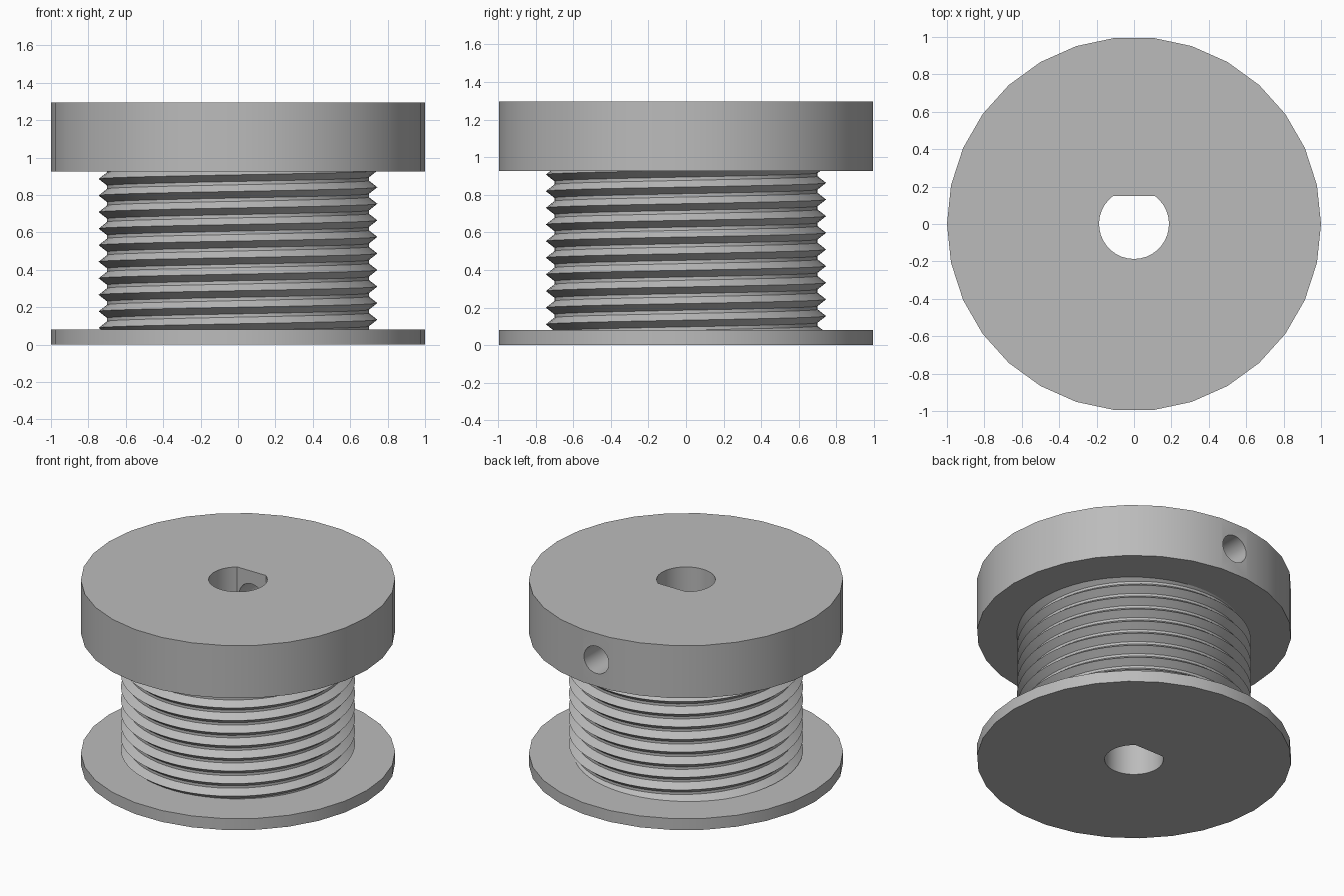
import bpy, bmesh, math

cube = bpy.data.objects.get("Cube")
if cube:
    bpy.data.objects.remove(cube, do_unlink=True)

FLANGE_R, CORE_R = 1.0, 0.68
TOP, UPPER, LOWER = 1.295, 0.925, 0.08
BORE_R, FLAT_Y = 0.187, 0.15
ROOT_R, TIP_R, PITCH = 0.70, 0.745, 0.0885

gray = bpy.data.materials.new("plain gray")
gray.use_nodes = True
color = (0.5, 0.5, 0.5, 1)
gray.diffuse_color = color
gray.node_tree.nodes["Principled BSDF"].inputs["Base Color"].default_value = color


def finish(name, bm):
    bmesh.ops.recalc_face_normals(bm, faces=bm.faces)
    mesh = bpy.data.meshes.new(name)
    bm.to_mesh(mesh)
    bm.free()
    mesh.materials.append(gray)
    obj = bpy.data.objects.new(name, mesh)
    bpy.context.collection.objects.link(obj)
    return obj


def shade(obj):
    bpy.ops.object.select_all(action="DESELECT")
    obj.select_set(True)
    bpy.context.view_layer.objects.active = obj
    bpy.ops.object.shade_smooth_by_angle(angle=math.radians(30))


def extrude(name, outline, z0, z1):
    bm = bmesh.new()
    face = bm.faces.new([bm.verts.new((x, y, z0)) for x, y in outline])
    out = bmesh.ops.extrude_face_region(bm, geom=[face])
    top = [v for v in out["geom"] if isinstance(v, bmesh.types.BMVert)]
    bmesh.ops.translate(bm, verts=top, vec=(0, 0, z1 - z0))
    return finish(name, bm)


def circle(r, n):
    return [(r * math.cos(math.tau * i / n), r * math.sin(math.tau * i / n)) for i in range(n)]


def cut(obj, cutter):
    mod = obj.modifiers.new("cut", "BOOLEAN")
    mod.operation, mod.solver, mod.object = "DIFFERENCE", "EXACT", cutter
    bpy.ops.object.select_all(action="DESELECT")
    bpy.context.view_layer.objects.active = obj
    obj.select_set(True)
    bpy.ops.object.modifier_apply(modifier=mod.name)


# Spool body: two flanges joined by a plain core, turned from one profile
body_bm = bmesh.new()
profile = [(0, 0), (FLANGE_R, 0), (FLANGE_R, LOWER), (CORE_R, LOWER),
           (CORE_R, UPPER), (FLANGE_R, UPPER), (FLANGE_R, TOP), (0, TOP)]
pts = [body_bm.verts.new((r, 0, z)) for r, z in profile]
edges = [body_bm.edges.new(pair) for pair in zip(pts, pts[1:])]
bmesh.ops.spin(body_bm, geom=pts + edges, cent=(0, 0, 0), axis=(0, 0, 1),
               angle=math.tau, steps=30, use_duplicate=False)
bmesh.ops.remove_doubles(body_bm, verts=body_bm.verts, dist=1e-4)
bmesh.ops.dissolve_limit(body_bm, angle_limit=0.01, verts=body_bm.verts, edges=body_bm.edges)
body = finish("spool_body", body_bm)

# D-shaped bore: an arc closed by a flat at the back
start = math.asin(FLAT_Y / BORE_R)
sweep = math.pi + 2 * start
arc = [math.pi - start + sweep * i / 28 for i in range(29)]
bore = extrude("bore_cutter", [(BORE_R * math.cos(a), BORE_R * math.sin(a)) for a in arc],
               -0.1, TOP + 0.1)

# Set screw hole from the back of the upper flange into the bore
screw = extrude("screw_hole_cutter", circle(0.096, 28), 0.02, 1.2)
screw.rotation_euler.x = -math.pi / 2
screw.location.z = (UPPER + TOP) / 2
bpy.context.view_layer.update()

for cutter in (bore, screw):
    cut(body, cutter)
    bpy.data.objects.remove(cutter, do_unlink=True)
shade(body)

# Helical thread around the core, its ends sunk in the flanges
bm = bmesh.new()
SEG = 60
low, high = LOWER - 0.02, UPPER + 0.02
section = [(0, ROOT_R), (0.2, ROOT_R), (0.6, TIP_R)]
rows = [(k + t, r) for k in range(-2, 12) for t, r in section]
grid = []
for i in range(SEG + 1):
    a = math.tau * i / SEG
    column = []
    for t, r in rows:
        z = LOWER + PITCH * (t + i / SEG)
        column.append(bm.verts.new((r * math.cos(a), r * math.sin(a), min(max(z, low), high))))
    grid.append(column)
for c0, c1 in zip(grid, grid[1:]):
    for j in range(len(rows) - 1):
        quad = (c0[j], c1[j], c1[j + 1], c0[j + 1])
        if max(v.co.z for v in quad) > low and min(v.co.z for v in quad) < high:
            bm.faces.new(quad)
bmesh.ops.delete(bm, geom=[v for v in bm.verts if not v.link_faces], context="VERTS")
bmesh.ops.remove_doubles(bm, verts=bm.verts, dist=1e-5)
shade(finish("thread", bm))
